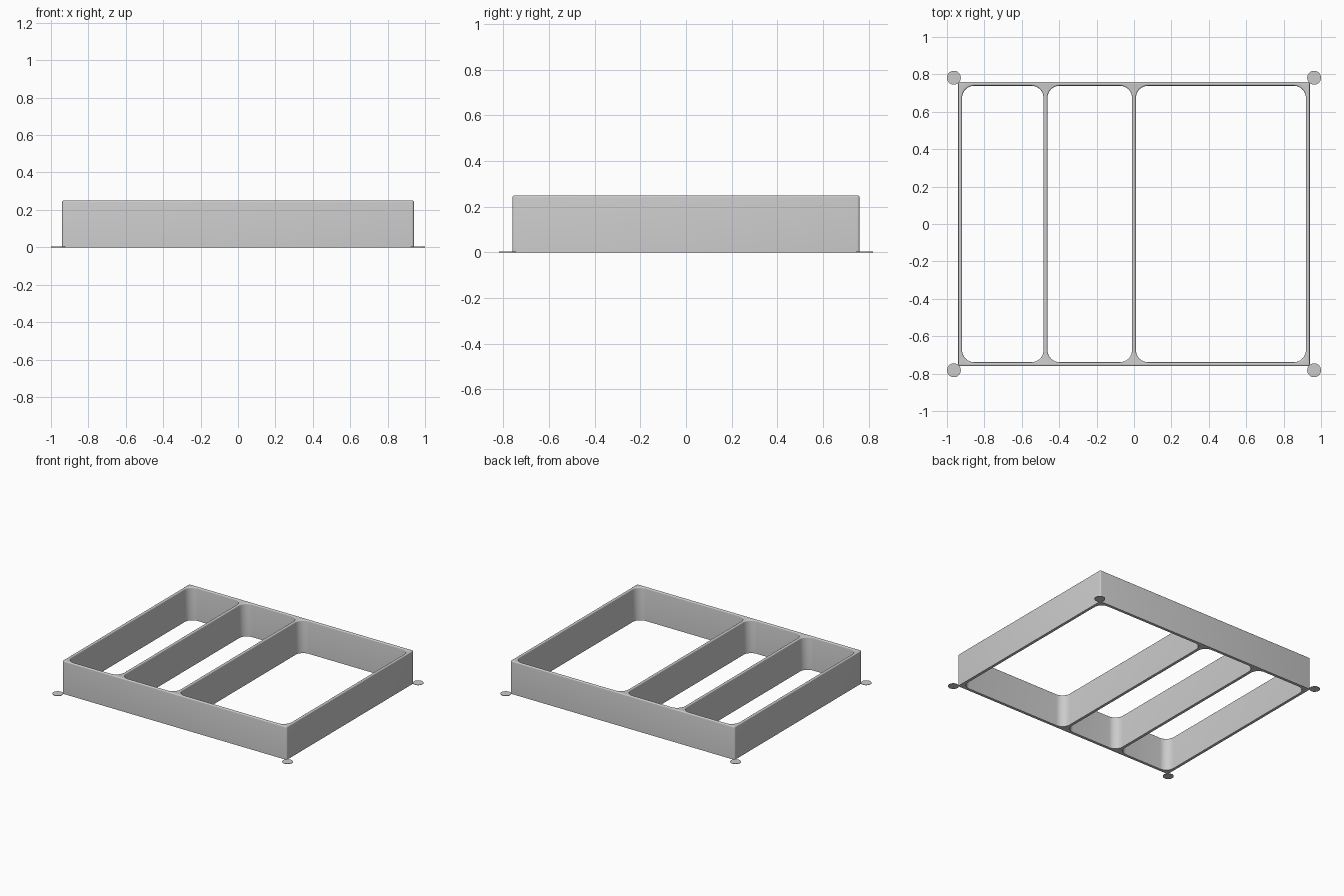
import bpy, bmesh, math

if "Cube" in bpy.data.objects:
    bpy.data.objects.remove(bpy.data.objects["Cube"], do_unlink=True)

HEIGHT, FILLET = 0.25, 0.008
HALF_X, HALF_Y, WALL = 0.94, 0.76, 0.021
DIVIDERS = (-0.473, 0.0)

grey = bpy.data.materials.new("plain grey")
grey.use_nodes = True
grey.diffuse_color = (0.6, 0.6, 0.6, 1)
grey.node_tree.nodes["Principled BSDF"].inputs["Base Color"].default_value = (0.6, 0.6, 0.6, 1)


def rounded_rect(x0, x1, y0, y1, radius, steps):
    """Counter-clockwise outline of a rectangle with round corners."""
    corners = ((x1, y1, -1, -1), (x0, y1, 1, -1), (x0, y0, 1, 1), (x1, y0, -1, 1))
    points = []
    for quarter, (x, y, sx, sy) in enumerate(corners):
        for i in range(steps + 1):
            a = (quarter + i / steps) * math.pi / 2
            points.append((x + sx * radius + radius * math.cos(a),
                           y + sy * radius + radius * math.sin(a)))
    return points


def wall_surface(bm, box, radius, grow, steps):
    """Upright wall with a rounded top edge; returns its bottom and top edges."""
    x0, x1, y0, y1 = box
    profile = [(0, 0)]
    for i in range(5):
        a = i / 4 * math.pi / 2
        profile.append((FILLET * (1 - math.cos(a)), HEIGHT - FILLET + FILLET * math.sin(a)))
    rings = []
    for inset, z in profile:
        d = inset * grow
        outline = rounded_rect(x0 - d, x1 + d, y0 - d, y1 + d, radius + d, steps)
        rings.append([bm.verts.new((x, y, z)) for x, y in outline])
    n = len(rings[0])
    for low, high in zip(rings, rings[1:]):
        for i in range(n):
            j = (i + 1) % n
            bm.faces.new((low[i], low[j], high[j], high[i]))
    return [[bm.edges.get((r[i], r[(i + 1) % n])) for i in range(n)]
            for r in (rings[0], rings[-1])]


def finish(bm, name):
    bmesh.ops.recalc_face_normals(bm, faces=bm.faces)
    mesh = bpy.data.meshes.new(name)
    bm.to_mesh(mesh)
    bm.free()
    mesh.materials.append(grey)
    obj = bpy.data.objects.new(name, mesh)
    bpy.context.collection.objects.link(obj)
    bpy.ops.object.select_all(action="DESELECT")
    obj.select_set(True)
    bpy.context.view_layer.objects.active = obj
    bpy.ops.object.shade_smooth_by_angle(angle=math.radians(35))
    return obj


# Divided frame: one outer wall and three open compartments
bm = bmesh.new()
bottom, top = wall_surface(bm, (-HALF_X, HALF_X, -HALF_Y, HALF_Y), 0.01, -1, 4)
lefts = [-HALF_X + WALL] + [d + WALL / 2 for d in DIVIDERS]
rights = [d - WALL / 2 for d in DIVIDERS] + [HALF_X - WALL]
for x0, x1 in zip(lefts, rights):
    low, high = wall_surface(bm, (x0, x1, -HALF_Y + WALL, HALF_Y - WALL), 0.065, 1, 10)
    bottom += low
    top += high
for edges, z in ((bottom, -1), (top, 1)):
    bmesh.ops.triangle_fill(bm, edges=edges, use_beauty=True, normal=(0, 0, z))
finish(bm, "divided_frame")

# Thin round pads at the four corners
for side, sx in (("left", 1), ("right", -1)):
    for end, sy in (("front", -1), ("back", 1)):
        bm = bmesh.new()
        bmesh.ops.create_cone(bm, cap_ends=True, segments=48, radius1=0.037,
                              radius2=0.037, depth=0.003)
        bmesh.ops.translate(bm, verts=bm.verts, vec=(sx * 0.963, sy * 0.782, 0.0015))
        finish(bm, f"{end}_{side}_corner_pad")
